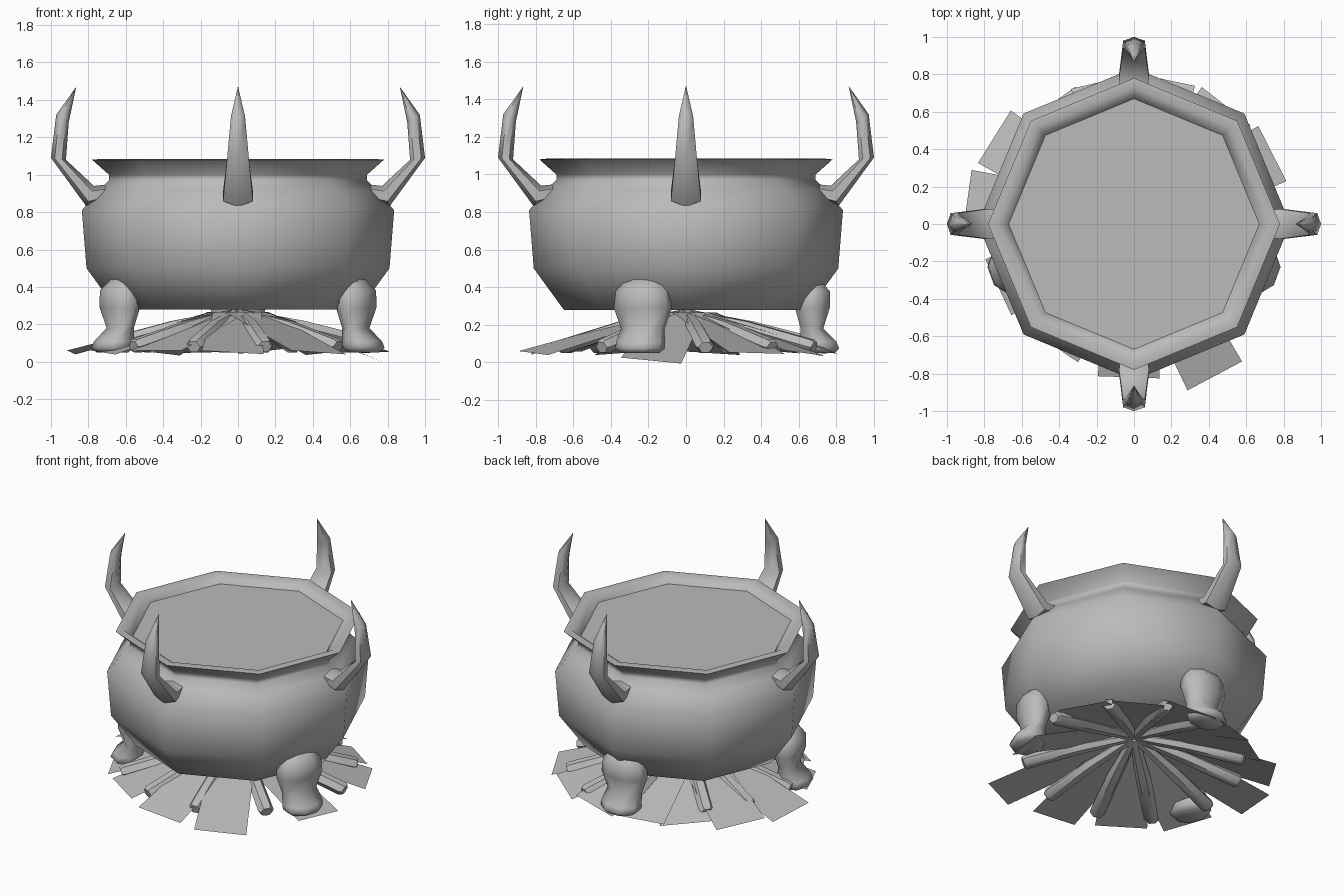
import bpy, bmesh, math, random
from math import sin, cos, pi, radians
from mathutils import Vector, Matrix

random.seed(4)
default = bpy.data.objects.get("Cube")
if default:
    bpy.data.objects.remove(default, do_unlink=True)

# Single stone grey colour
GREY = (0.5, 0.495, 0.485, 1)
grey = bpy.data.materials.new("stone_grey")
grey.use_nodes = True
grey.diffuse_color = GREY
bsdf = next(n for n in grey.node_tree.nodes if n.type == 'BSDF_PRINCIPLED')
bsdf.inputs["Base Color"].default_value = GREY


def loft(name, rings, smooth=60, caps=True, turn=0):
    """Skin a list of equal-sized rings, rotate about z and add the object."""
    bm = bmesh.new()
    rows = [[bm.verts.new(p) for p in ring] for ring in rings]
    for a, b in zip(rows, rows[1:]):
        for i in range(len(a)):
            j = (i + 1) % len(a)
            bm.faces.new((a[i], a[j], b[j], b[i]))
    if caps:
        bm.faces.new(rows[0])
        bm.faces.new(rows[-1])
    bmesh.ops.remove_doubles(bm, verts=bm.verts, dist=0.0005)
    bmesh.ops.recalc_face_normals(bm, faces=bm.faces)
    bmesh.ops.transform(bm, matrix=Matrix.Rotation(radians(turn), 4, 'Z'), verts=bm.verts)
    return add(name, bm, smooth)


def add(name, bm, smooth=0):
    mesh = bpy.data.meshes.new(name)
    bm.to_mesh(mesh)
    bm.free()
    mesh.materials.append(grey)
    if smooth:
        mesh.shade_smooth()
        mesh.set_sharp_from_angle(angle=radians(smooth))
    obj = bpy.data.objects.new(name, mesh)
    bpy.context.collection.objects.link(obj)
    return obj


def circle(r, z, sides=8):
    return [Vector((r * cos(2 * pi * i / sides), r * sin(2 * pi * i / sides), z))
            for i in range(sides)]


# Cauldron body: eight-sided lathe with flared, rounded rim
profile = [(.65, .28), (.81, .5), (.835, .81), (.74, .92), (.69, .97), (.69, 1.0),
           (.78, 1.08), (.73, 1.085), (.67, 1.04), (.66, 1.0)]
loft("cauldron_body", [circle(r, z) for r, z in profile])

# Flat surface of the contents
bm = bmesh.new()
bm.faces.new([bm.verts.new(p) for p in circle(.68, 1.04)])
add("cauldron_contents", bm)

# Four curved horns: outer point, inner point and half width of each section
horn = [((.74, .85), (.68, .95), .07), ((.81, .83), (.77, .94), .08),
        ((1.0, 1.09), (.92, 1.08), .058), ((.972, 1.32), (.905, 1.28), .038),
        ((.867, 1.468), (.865, 1.47), .001)]
horn_rings = []
for (xo, zo), (xi, zi), w in horn:
    ring = []
    for i in range(6):
        a = pi * i / 3
        t = (1 + cos(a)) / 2
        ring.append((xi + (xo - xi) * t, w * sin(a) / sin(pi / 3), zi + (zo - zi) * t))
    horn_rings.append(ring)
for k in range(4):
    loft(f"horn_{k + 1}", horn_rings, 65, turn=90 * k)

# Three stubby feet: height, inner radius, outer radius, half width
foot = [(.05, .64, .79, .10), (.075, .61, .815, .125), (.11, .61, .80, .125),
        (.18, .61, .73, .115), (.29, .58, .765, .15), (.38, .57, .765, .14),
        (.45, .63, .70, .085)]
foot_rings = []
for z, r0, r1, w in foot:
    ring = []
    for i in range(8):
        a = pi * (i + .5) / 4
        ring.append(((r0 + r1) / 2 + (r1 - r0) / 2 * cos(a) / cos(pi / 8),
                     w * sin(a) / cos(pi / 8), z))
    foot_rings.append(ring)
for side, angle in (("left", -20), ("right", 200), ("back", 90)):
    loft(f"{side}_foot", foot_rings, 65, turn=angle)

# Flat fire planks leaning in to the middle: angle, reach, outer height
planks = [(-62, .92, .05), (-14, .77, .01), (27, .83, .05), (52, .8, .05),
          (78, .79, .06), (103, .78, .05), (125, .78, .05), (148, .88, .06),
          (172, .9, .05), (205, .8, .05), (236, .78, .06), (268, .82, .05)]
for n, (angle, reach, low) in enumerate(planks):
    bm = bmesh.new()
    tilt = random.uniform(-.02, .02)
    corners = [(reach, -.165, low - tilt), (reach, .165, low + tilt),
               (.1, .13, .265), (.1, -.13, .265)]
    bm.faces.new([bm.verts.new(c) for c in corners])
    bmesh.ops.transform(bm, matrix=Matrix.Rotation(radians(angle), 4, 'Z'), verts=bm.verts)
    add(f"plank_{n + 1}", bm)

# Thin split logs between the planks
for n, angle in enumerate((-110, -78, -40, 8, 38, 66, 92, 136, 160, 190, 221)):
    r = random.uniform(.68, .76)
    rings = []
    for x, z, s in ((r, .08, .035), (r - .02, .085, .046), (.35, .185, .042), (.02, .26, .025)):
        rings.append([(x + .3 * s * sin(a), 1.1 * s * cos(a), z + .9 * s * sin(a))
                      for a in (2 * pi * i / 6 for i in range(6))])
    loft(f"log_{n + 1}", rings, 50, turn=angle)
